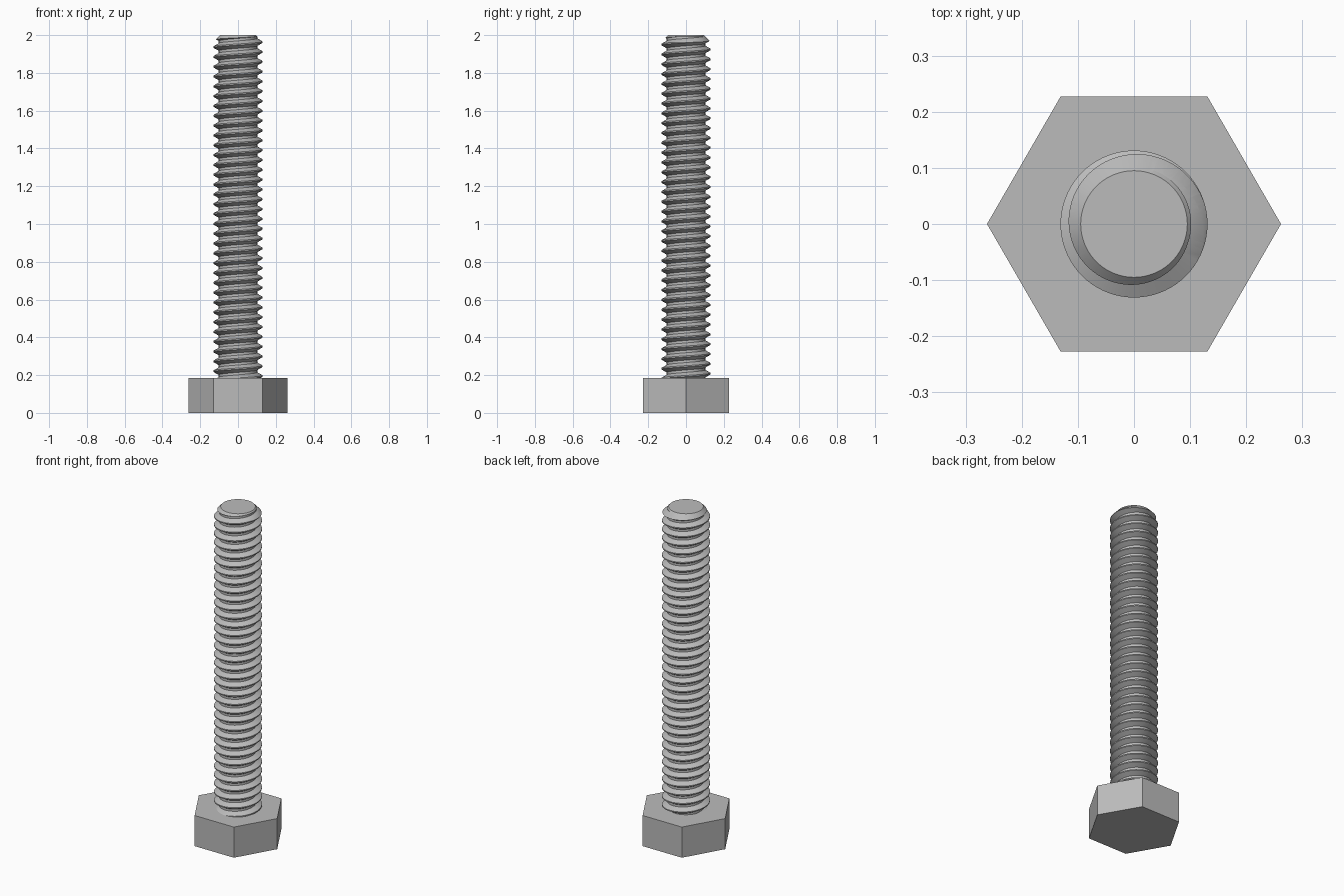
import bpy, bmesh, math

cube = bpy.data.objects.get("Cube")
if cube:
    bpy.data.objects.remove(cube, do_unlink=True)

HEAD_H, TOP = 0.185, 2.0
MAJOR, MINOR, TIP = 0.131, 0.102, 0.095
PITCH, SEGS, TURNS = 0.052, 72, 38
CREST_Z = 1.963          # height of a crest on the +x side

# Single steel colour
steel = bpy.data.materials.new("steel grey")
steel.use_nodes = True
color = (0.5, 0.5, 0.5, 1)
steel.diffuse_color = color
steel.node_tree.nodes["Principled BSDF"].inputs["Base Color"].default_value = color


def make_object(name, bm):
    bmesh.ops.recalc_face_normals(bm, faces=bm.faces[:])
    mesh = bpy.data.meshes.new(name)
    bm.to_mesh(mesh)
    bm.free()
    mesh.materials.append(steel)
    obj = bpy.data.objects.new(name, mesh)
    bpy.context.collection.objects.link(obj)
    return obj


def lathe(name, profile, segs):
    """Closed solid from (radius, z) rings, listed bottom to top."""
    bm = bmesh.new()
    rings = [[bm.verts.new((r * math.cos(math.tau * i / segs),
                            r * math.sin(math.tau * i / segs), z))
              for i in range(segs)] for r, z in profile]
    for low, high in zip(rings, rings[1:]):
        for i in range(segs):
            j = (i + 1) % segs
            bm.faces.new((low[i], low[j], high[j], high[i]))
    bm.faces.new(rings[0][::-1])
    bm.faces.new(rings[-1])
    return make_object(name, bm)


# Hexagonal head
lathe("hex_head", [(0.262, 0), (0.262, HEAD_H)], 6)

# Helical thread: one tooth profile swept right-handed up the shank
tooth = [(MINOR, -7 / 16), (MAJOR, -1 / 16), (MAJOR, 1 / 16), (MINOR, 7 / 16)]
tooth = [(MINOR, -3 / 8), (MAJOR, -1 / 16), (MAJOR, 1 / 16), (MINOR, 3 / 8)]
bm = bmesh.new()
start = CREST_Z - (TURNS - 3) * PITCH
columns = []
for i in range(SEGS):
    a = math.tau * i / SEGS
    columns.append([bm.verts.new((r * math.cos(a), r * math.sin(a),
                                  start + (t + dz + i / SEGS) * PITCH))
                    for t in range(-1, TURNS) for r, dz in tooth])
# The seam joins each turn to the one above it
n = len(columns[0])
for i in range(SEGS):
    here, there = columns[i], columns[(i + 1) % SEGS]
    shift = len(tooth) if i == SEGS - 1 else 0
    for k in range(n - 1 - shift):
        bm.faces.new((here[k], there[k + shift], there[k + 1 + shift], here[k + 1]))
# Close both ends with fans onto the axis
edges = [e for e in bm.edges if e.is_boundary]
for upper in (False, True):
    ends = [e for e in edges if (e.verts[0].co.z > 1) == upper]
    mid = sum(e.verts[0].co.z for e in ends) / len(ends)
    apex = bm.verts.new((0, 0, mid))
    for e in ends:
        bm.faces.new((e.verts[0], e.verts[1], apex))
shank = make_object("threaded_shank", bm)

# Trim the shank to length with a chamfered tip
envelope = lathe("shank_trim", [(0.15, HEAD_H - 0.02), (0.15, TOP - (0.15 - TIP) * 1.05),
                                (TIP, TOP)], SEGS)
envelope.hide_render = True
trim = shank.modifiers.new("trim", 'BOOLEAN')
trim.operation = 'INTERSECT'
trim.solver = 'EXACT'
trim.object = envelope
bpy.context.view_layer.update()
trimmed = bpy.data.meshes.new_from_object(
    shank.evaluated_get(bpy.context.evaluated_depsgraph_get()))
shank.modifiers.clear()
shank.data = trimmed
bpy.data.objects.remove(envelope, do_unlink=True)

# Smooth round surfaces, crisp thread edges
trimmed.polygons.foreach_set("use_smooth", [True] * len(trimmed.polygons))
trimmed.set_sharp_from_angle(angle=math.radians(30))
